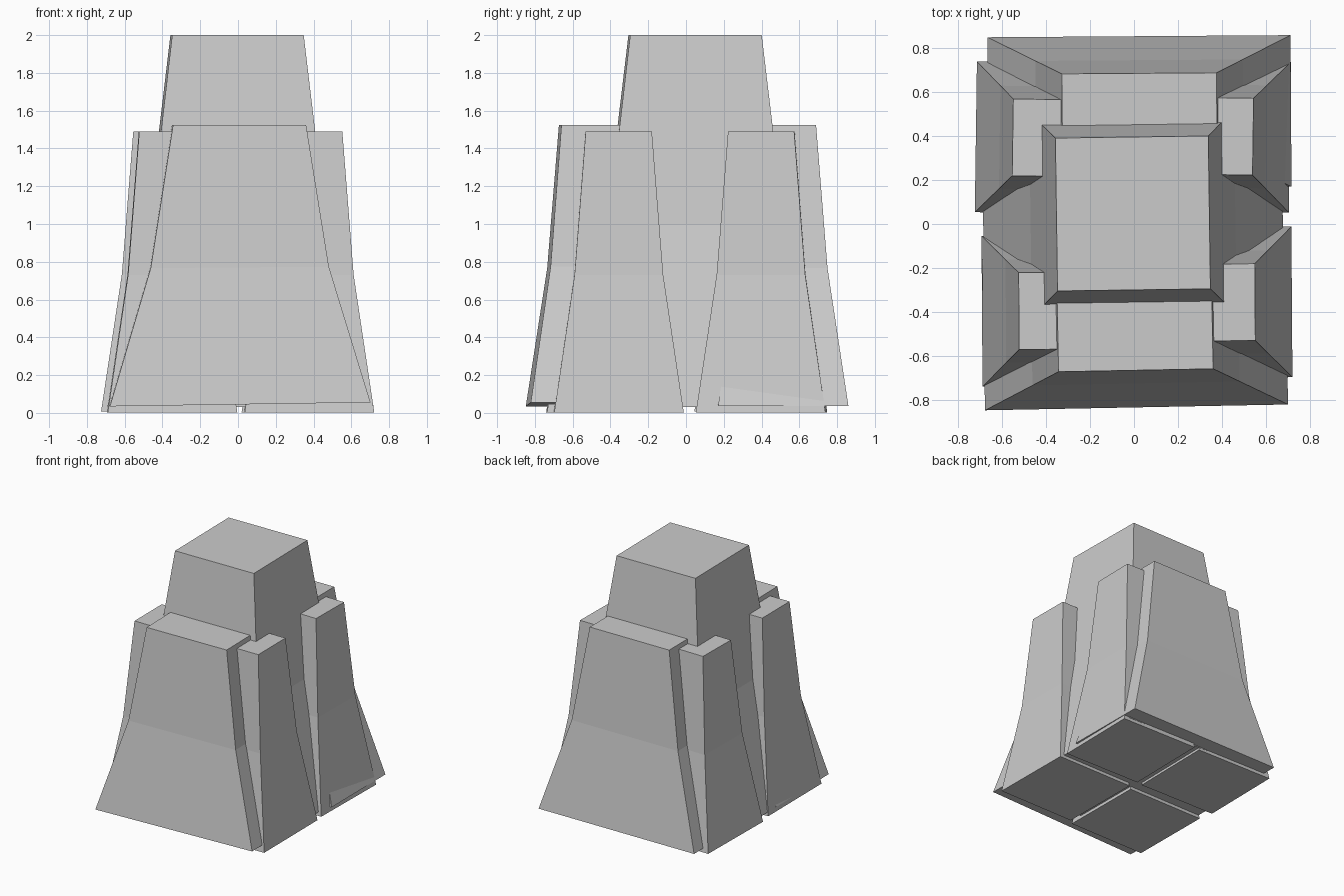
import bpy, bmesh
from math import radians, cos, sin

if "Cube" in bpy.data.objects:
    bpy.data.objects.remove(bpy.data.objects["Cube"])


def flared_block(name, center, half, z0, z1, turn=0.0, tilt=0.0):
    """Four-sided block, twice as wide at the foot, with a bend halfway up.
    half = (x, y) half sizes at the top; tilt = rise of the foot along x."""
    bm = bmesh.new()
    c, s = cos(radians(turn)), sin(radians(turn))
    rings = []
    for t, k in ((0.0, 1.96), (0.49, 1.34), (1.0, 1.0)):
        ring = []
        for sx, sy in ((-1, -1), (1, -1), (1, 1), (-1, 1)):
            x, y = sx * half[0] * k, sy * half[1] * k
            z = z0 + (z1 - z0) * t + tilt * x * (1 - t)
            ring.append(bm.verts.new((center[0] + c * x - s * y,
                                      center[1] + s * x + c * y, z)))
        rings.append(ring)
    for a, b in zip(rings, rings[1:]):
        for i in range(4):
            j = (i + 1) % 4
            bm.faces.new((a[i], a[j], b[j], b[i]))
    bm.faces.new(rings[0][::-1])
    bm.faces.new(rings[-1])
    mesh = bpy.data.meshes.new(name)
    bm.to_mesh(mesh)
    bm.free()
    obj = bpy.data.objects.new(name, mesh)
    bpy.context.collection.objects.link(obj)
    return obj


# Tall central column
flared_block("central_column", (-0.005, 0.048), (0.348, 0.348), 0.03, 2.0, 0.8)

# Broad slabs on the front and back
flared_block("front_slab", (0.005, -0.49), (0.352, 0.176), 0.045, 1.525, 1.1, 0.015)
flared_block("back_slab", (0.025, 0.51), (0.352, 0.176), 0.037, 1.525, 0.4)

# Four corner buttresses
for side, center, turn, tilt in (
        ("back_left", (-0.377, 0.392), -0.8, 0.0),
        ("back_right", (0.367, 0.40), -0.8, 0.0),
        ("front_right", (0.376, -0.357), 0.4, 0.0),
        ("front_left", (-0.349, -0.395), 0.4, 0.0)):
    flared_block(side + "_buttress", center, (0.175, 0.175),
                 0.008 if side == "back_left" else 0.002, 1.49, turn, tilt)
